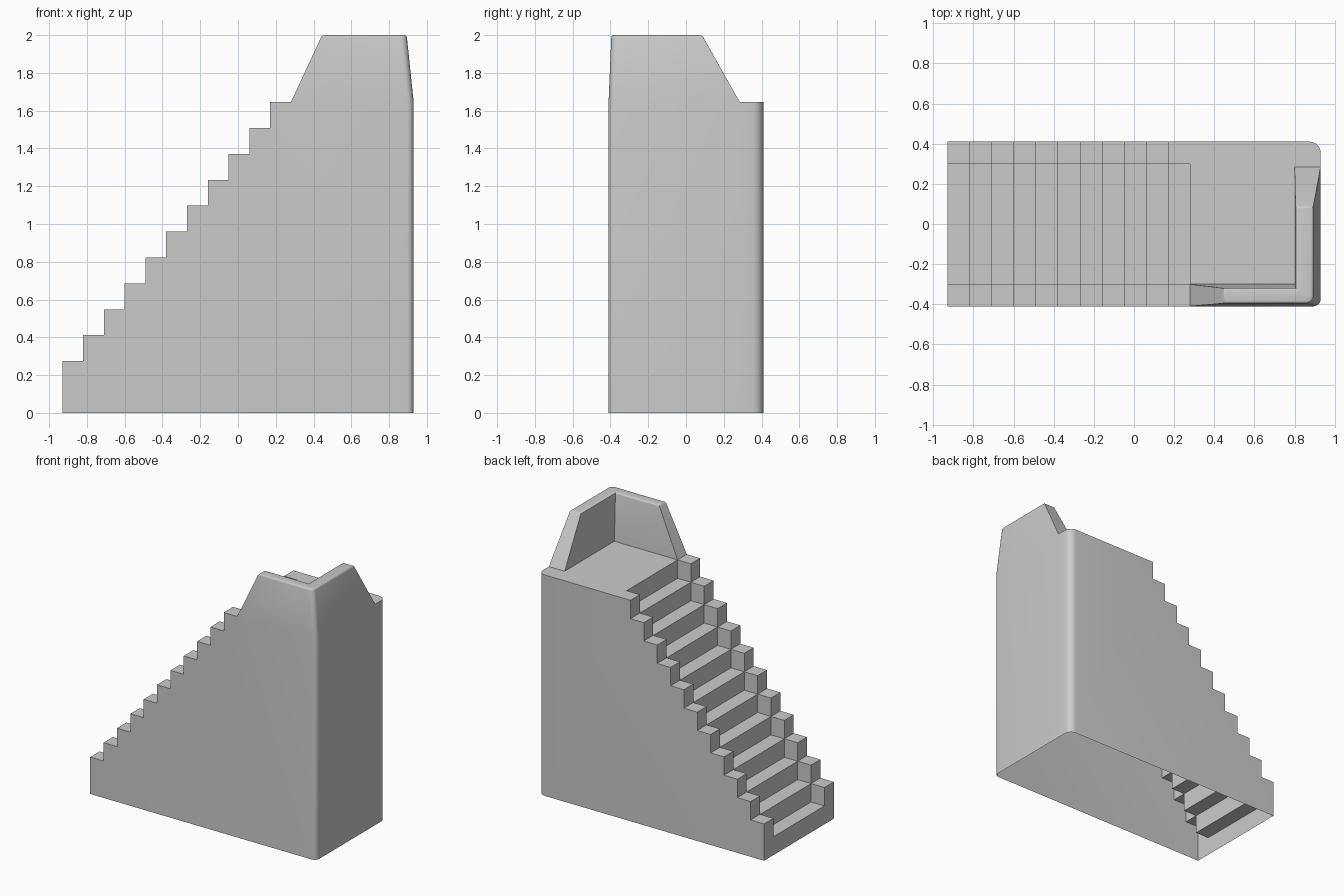
import bpy, bmesh
from math import sin, cos, radians

if "Cube" in bpy.data.objects:
    bpy.data.objects.remove(bpy.data.objects["Cube"])

X0, XP, X1 = -0.93, 0.28, 0.93      # front of stairs, platform start, rear
Y, YI = 0.41, 0.30                  # outer side, inner side of stringers
N = 11
RUN, RISE = (XP - X0) / N, 1.645 / 12
ZP, ZT = 1.645, 2.0                 # platform and parapet heights

bm = bmesh.new()


def face(pts):
    return bm.faces.new([bm.verts.new(p) for p in pts])


def ribbon(a, b):
    """Strip of quads between two matching 3D paths."""
    for i in range(len(a) - 1):
        face([a[i], a[i + 1], b[i + 1], b[i]])


def sweep_y(profile, ya, yb):
    ribbon([(x, ya, z) for x, z in profile], [(x, yb, z) for x, z in profile])


def at_z(path, z):
    return [(x, y, z) for x, y in path]


def arc(cx, cy, r, start, n=6):
    return [(cx + r * cos(radians(start + 90 * i / n)),
             cy + r * sin(radians(start + 90 * i / n))) for i in range(n + 1)]


# stair profiles: lower one for treads, upper one for side stringers
xs = [X0 + RUN * i for i in range(N + 1)]
treads, stringer = [(X0, 0)], [(X0, 0), (X0, RISE)]
for i in range(N):
    treads += [(xs[i], RISE * (i + 1)), (xs[i + 1], RISE * (i + 1))]
    stringer += [(xs[i], RISE * (i + 2)), (xs[i + 1], RISE * (i + 2))]
treads.append((XP, ZP))
sweep_y(treads, -YI, YI)

RF, RB = 0.035, 0.055               # vertical corner radii
for s, r in ((-1, RF), (1, RB)):
    # stringer top and inner cheeks
    sweep_y(stringer, s * YI, s * Y)
    for i in range(N):
        za, zb = RISE * (i + 1), RISE * (i + 2)
        face([(xs[i], s * YI, za), (xs[i + 1], s * YI, za),
              (xs[i + 1], s * YI, zb), (xs[i], s * YI, zb)])
    # outer side wall
    side = stringer + [(X1 - r, ZP), (X1 - r, 0)]
    face([(x, s * Y, z) for x, z in side])

# rear wall with rounded corners
YE = 0.285                          # end of the rear parapet
front_arc = arc(X1 - RF, -Y + RF, RF, -90)
back_arc = arc(X1 - RB, Y - RB, RB, 0)
rear = front_arc + [(X1, YE)] + back_arc
ribbon(at_z(rear, 0), at_z(rear, ZP))

# platform
face(at_z([(XP, -YI), (0.80, -YI), (0.80, YE), (X1, YE)] + back_arc
          + [(XP, Y), (XP, YI)], ZP))

# L-shaped parapet tapering to the top
base = ([(XP, -Y)] + front_arc + [(X1, YE), (0.80, YE), (0.80, -YI), (XP, -YI)])
top = ([(0.445, -0.395)] + arc(0.893 - RF, -0.395 + RF, RF, -90)
       + [(0.893, 0.085), (0.805, 0.085), (0.805, -0.32), (0.445, -0.32)])
ribbon(at_z(base + base[:1], ZP), at_z(top + top[:1], ZT))
face(at_z(top, ZT))

bmesh.ops.remove_doubles(bm, verts=bm.verts, dist=0.0005)
bmesh.ops.recalc_face_normals(bm, faces=bm.faces)

# soften the parapet's top rim
rim = [e for e in bm.edges if all(v.co.z > ZT - 0.001 for v in e.verts)]
bmesh.ops.bevel(bm, geom=rim, offset=0.012, segments=3, profile=0.5, affect='EDGES')

mesh = bpy.data.meshes.new("stair_tower")
bm.to_mesh(mesh)
bm.free()
obj = bpy.data.objects.new("stair_tower", mesh)
bpy.context.collection.objects.link(obj)
bpy.context.view_layer.objects.active = obj
obj.select_set(True)
bpy.ops.object.shade_smooth_by_angle(angle=radians(30))
